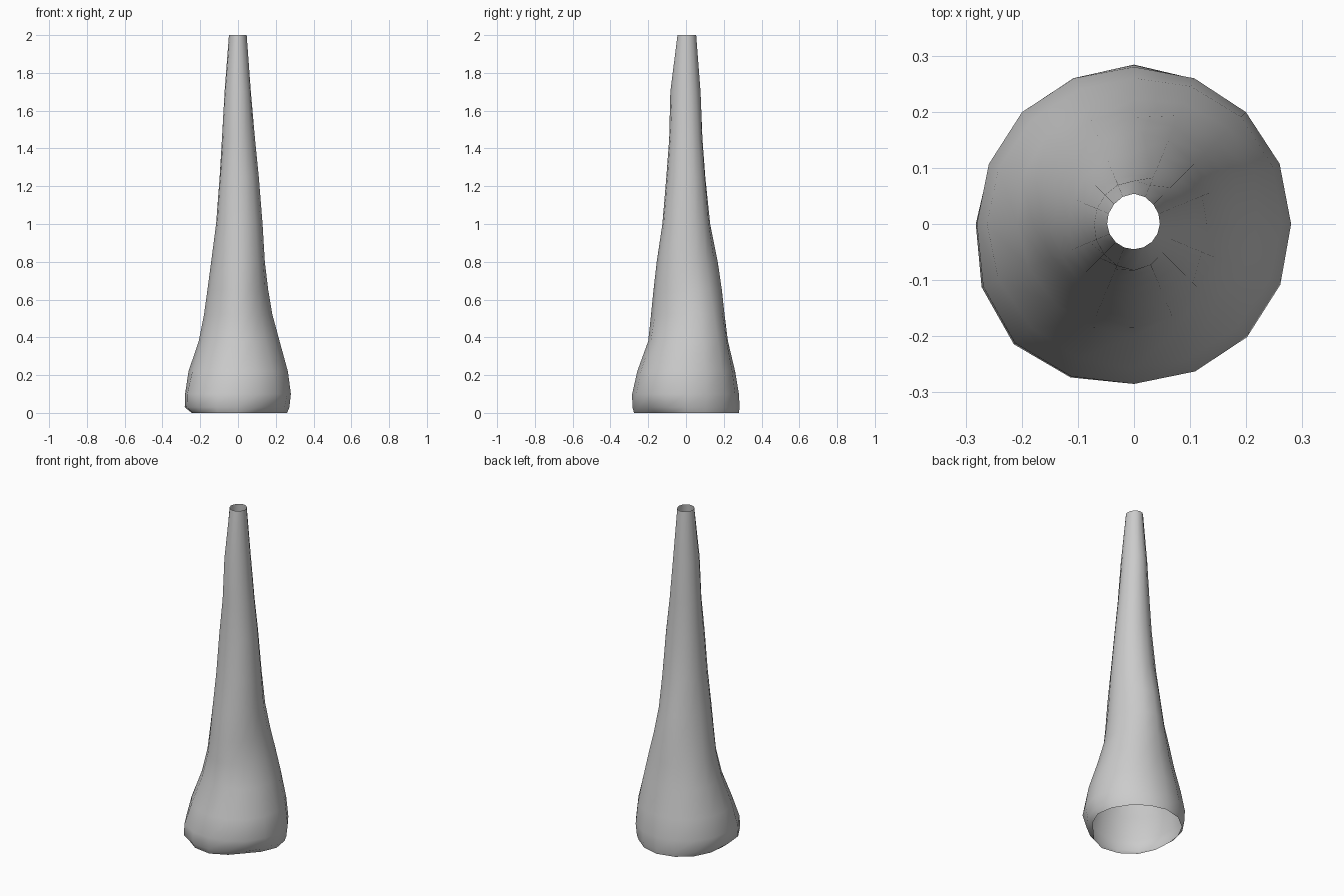
import bpy, bmesh, math

# Height, then radius toward E, NE, N, NW, W, SW, S, SE
SECTIONS = [
    (0.00, .260, .265, .280, .265, .245, .275, .275, .225),
    (0.03, .272, .275, .284, .278, .282, .303, .284, .265),
    (0.10, .280, .282, .280, .282, .280, .300, .285, .285),
    (0.22, .264, .270, .260, .260, .262, .260, .258, .260),
    (0.38, .220, .240, .222, .222, .208, .200, .200, .205),
    (0.52, .182, .210, .204, .195, .180, .168, .185, .170),
    (0.65, .160, .180, .190, .168, .162, .155, .172, .158),
    (0.80, .142, .152, .168, .148, .142, .142, .155, .148),
    (1.00, .130, .132, .128, .122, .116, .122, .125, .130),
    (1.25, .110, .112, .102, .098, .097, .104, .104, .108),
    (1.45, .090, .092, .087, .086, .085, .086, .089, .090),
    (1.70, .068, .072, .077, .073, .071, .076, .083, .073),
    (2.00, .046, .049, .054, .050, .048, .046, .045, .045),
]
SIDES = 16


def radius(radii, t):
    """Smooth closed interpolation around the eight radii."""
    i = int(t)
    f = t - i
    a, b, c, d = (radii[(i + k) % 8] for k in (-1, 0, 1, 2))
    return b + 0.5 * f * (c - a + f * (2*a - 5*b + 4*c - d + f * (3*(b - c) + d - a)))


# Open, tapering trunk with a flared, slightly tucked-in foot
bm = bmesh.new()
rings = []
for z, *radii in SECTIONS:
    ring = []
    for i in range(SIDES):
        a = 2 * math.pi * i / SIDES
        r = radius(radii, 8 * i / SIDES)
        ring.append(bm.verts.new((r * math.cos(a), r * math.sin(a), z)))
    rings.append(ring)
for low, high in zip(rings, rings[1:]):
    for i in range(SIDES):
        j = (i + 1) % SIDES
        face = bm.faces.new((low[i], low[j], high[j], high[i]))
        face.smooth = True
mesh = bpy.data.meshes.new("trunk")
bm.to_mesh(mesh)
bm.free()
trunk = bpy.data.objects.new("trunk", mesh)
bpy.context.collection.objects.link(trunk)
